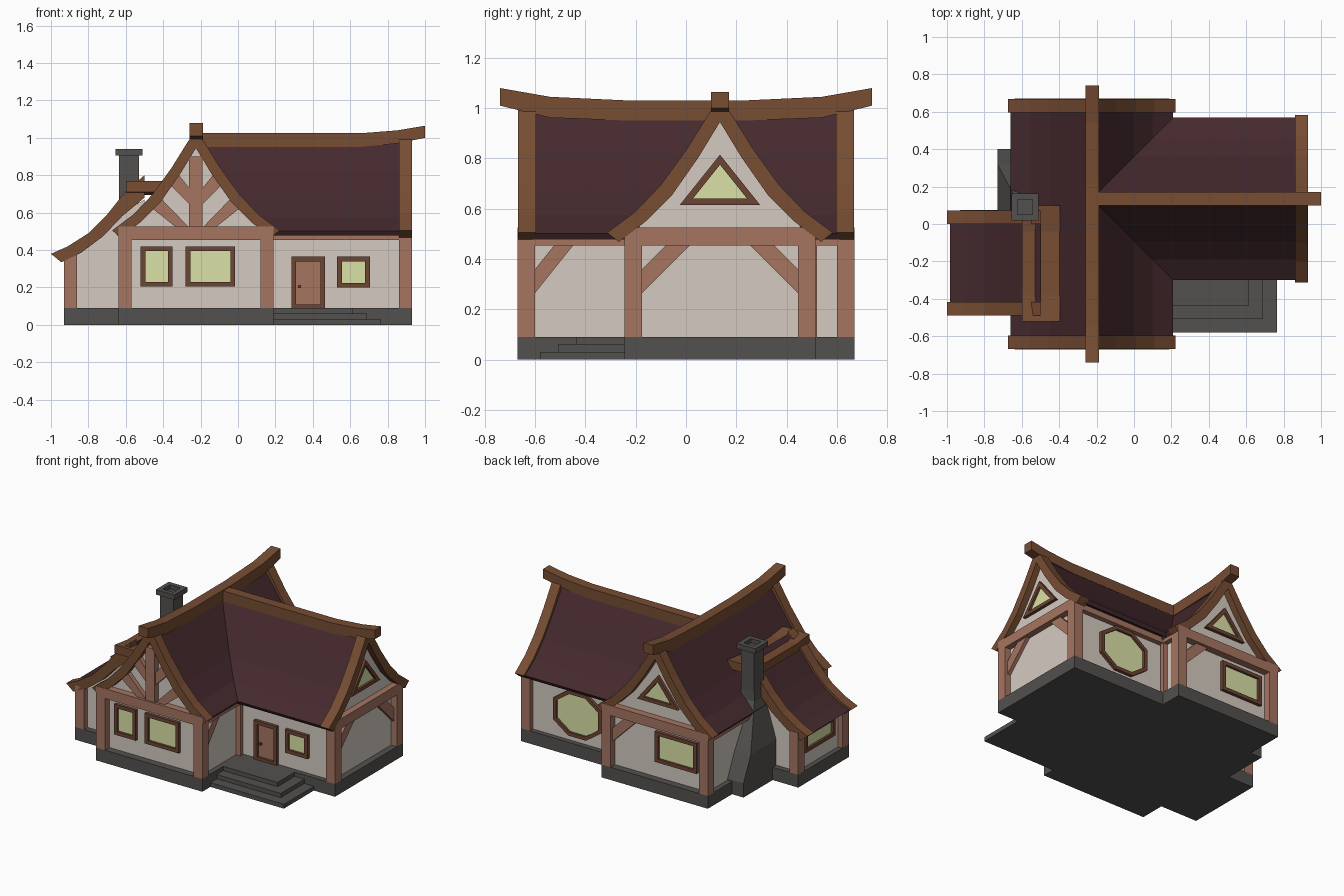
import bpy, bmesh
from mathutils import Vector

if "Cube" in bpy.data.objects:
    bpy.data.objects.remove(bpy.data.objects["Cube"])


def mat(name, r, g, b):
    m = bpy.data.materials.new(name)
    m.diffuse_color = [(c / 255) ** 2.2 for c in (r, g, b)] + [1]
    m.use_nodes = True
    m.node_tree.nodes["Principled BSDF"].inputs["Base Color"].default_value = m.diffuse_color
    return m


PLASTER = mat("plaster", 212, 202, 192)
POST = mat("red_timber", 164, 116, 97)
WOOD = mat("brown_timber", 118, 78, 54)
FRAME = mat("frame_wood", 108, 70, 54)
ROOF = mat("roof", 70, 45, 49)
STONE = mat("stone", 84, 82, 80)
GLASS = mat("glass", 218, 224, 165)

# Placement of a flat profile (u, z) pushed along v
X = lambda u, v, z: (u, v, z)             # profile seen from the front
Y = lambda u, v, z: (v, u, z)             # profile seen from the side
A = lambda u, v, z: (u - .225, v, z)      # main wing, centred on its ridge
B = lambda u, v, z: (v, u + .135, z)      # side wing, centred on its ridge


def finish(name, bm, m):
    bmesh.ops.recalc_face_normals(bm, faces=bm.faces)
    me = bpy.data.meshes.new(name)
    bm.to_mesh(me)
    bm.free()
    me.materials.append(m)
    ob = bpy.data.objects.new(name, me)
    bpy.context.collection.objects.link(ob)


def prism(name, pts, v0, v1, f, m):
    bm = bmesh.new()
    a, b = [[bm.verts.new(f(u, v, z)) for u, z in pts] for v in (v0, v1)]
    bm.faces.new(a)
    bm.faces.new(b)
    for i in range(len(a)):
        bm.faces.new((a[i - 1], a[i], b[i], b[i - 1]))
    finish(name, bm, m)


def box(name, x0, x1, y0, y1, z0, z1, m):
    prism(name, [(x0, z0), (x1, z0), (x1, z1), (x0, z1)], y0, y1, X, m)


def inset(pts, w):
    out = []
    for i, p in enumerate(pts):
        p, q, r = Vector(p), Vector(pts[i - 1]), Vector(pts[(i + 1) % len(pts)])
        d, e = (p - q).normalized(), (r - p).normalized()
        n, k = Vector((-d.y, d.x)), Vector((-e.y, e.x))
        out.append(tuple(p + (n + k) * w / (1 + n.dot(k))))
    return out


def ring(name, outer, inner, v0, v1, f, m):
    bm = bmesh.new()
    loops = [[bm.verts.new(f(u, v, z)) for u, z in pts]
             for pts, v in ((outer, v0), (outer, v1), (inner, v1), (inner, v0))]
    for j in range(4):
        a, b = loops[j - 1], loops[j]
        for i in range(len(a)):
            bm.faces.new((a[i - 1], a[i], b[i], b[i - 1]))
    finish(name, bm, m)


def rect(u0, u1, z0, z1):
    return [(u0, z0), (u1, z0), (u1, z1), (u0, z1)]


def window(name, pts, wall, out, f, pane=GLASS):
    """wall: depth of the wall face, out: +1/-1 outward direction along v"""
    inner = inset(pts, .025)
    ring(name + "_frame", pts, inner, wall - .02 * out, wall + .022 * out, f, FRAME)
    prism(name + "_pane", inner, wall - .02 * out, wall + .006 * out, f, pane)


def sym(half):
    return [(-u, z) for u, z in half[:0:-1]] + half


# Curved gable profiles, right half from ridge to eave
OUT = [(0, 1.03), (.04, .985), (.13, .84), (.235, .695), (.335, .59), (.448, .505)]
INN = [(0, .945), (.085, .805), (.19, .655), (.295, .55), (.402, .468)]
TOP = [(0, 1.0), (.12, .825), (.225, .68), (.325, .575), (.434, .502)]
LOW = [(0, .955), (.09, .81), (.195, .66), (.30, .555), (.42, .478)]
BARGE = sym(OUT) + sym(INN)[::-1]
PANEL = sym(TOP) + sym(LOW)[::-1]


def body(w):
    return [(-w, .05)] + sym([(0, .965), (.09, .82), (.195, .67), (.30, .56), (w, .49)]) + [(w, .05)]


# Stone base and steps
box("base_main", -.64, .19, -.67, .67, 0, .09, STONE)
box("base_side_wing", .19, .93, -.245, .515, 0, .09, STONE)
box("base_lean_to", -.93, -.64, -.49, .075, 0, .09, STONE)
for i in range(3):
    box("step", .19, .765 - .075 * i, -.58 + .072 * i, -.24, 0, .03 + .03 * i, STONE)

# Plaster bodies
prism("walls_main", body(.38), -.62, .62, A, PLASTER)
prism("walls_side_wing", body(.345), -.22, .885, B, PLASTER)
prism("walls_lean_to", [(-.895, .05), (-.5, .05), (-.5, .67), (-.62, .60), (-.72, .495),
                        (-.84, .41), (-.895, .38)], -.45, .035, X, PLASTER)

# Roofs and bargeboards
prism("roof_main", PANEL, -.61, .61, A, ROOF)
prism("roof_side_wing", PANEL, -.225, .88, B, ROOF)
for s in (-1, 1):
    prism("bargeboard_main", BARGE, s * .597, s * .668, A, WOOD)
prism("bargeboard_side_wing", BARGE, .86, .93, B, WOOD)

# Ridge beams with raised ends
ridge = sym([(0, 1.03), (.22, 1.03), (.54, 1.045), (.74, 1.08)]) + \
    sym([(0, .95), (.22, .95), (.54, .962), (.74, 1.01)])[::-1]
prism("ridge_main", ridge, -.259, -.187, Y, WOOD)
prism("ridge_side_wing", [(-.22, 1.025), (.66, 1.025), (.85, 1.04), (1, 1.065), (1, 1.0),
                          (.85, .97), (.66, .952), (-.22, .95)], .1, .17, X, WOOD)

# Lean-to roof
prism("roof_lean_to", [(-.50, .78), (-.61, .68), (-.70, .565), (-.80, .47), (-.90, .405), (-.985, .372),
                       (-.95, .345), (-.85, .39), (-.74, .47), (-.62, .60), (-.5, .70)], -.43, .01, X, ROOF)
for y in (-.49, .0):
    prism("bargeboard_lean_to", [(-.5, .80), (-.60, .715), (-.70, .59), (-.80, .49), (-.91, .42), (-1, .38),
                                 (-.945, .335), (-.84, .385), (-.72, .475), (-.62, .58), (-.5, .68)],
          y, y + .072, X, WOOD)
prism("lean_to_cap", [(-.52, .77), (-.38, .753), (-.04, .753), (.10, .77), (.10, .71), (-.04, .695),
                      (-.38, .695), (-.52, .71)], -.60, -.395, Y, WOOD)

# Corner posts
for x in (-.64, .12):
    for y in (-.67, .60):
        box("post_main", x, x + .07, y, y + .07, .09, .50, POST)
for y in (-.245, .445):
    box("post_side_wing", .86, .93, y, y + .07, .09, .50, POST)
for y in (-.49, .005):
    box("post_lean_to", -.93, -.86, y, y + .07, .09, .385, POST)
for y in (-.245, .49):
    box("post_inner_corner", .15, .19, y, y + .03, .09, .47, POST)

# Horizontal beams
for y in (-.67, .60):
    box("gable_beam_main", -.64, .19, y, y + .07, .455, .525, POST)
box("gable_beam_side_wing", .86, .93, -.245, .515, .455, .525, POST)
for x in (-.64, .12):
    box("eave_beam_main", x, x + .07, -.65, .65, .455, .497, POST)
for y in (-.245, .445):
    box("eave_beam_side_wing", .15, .9, y, y + .07, .455, .497, POST)
box("eave_beam_lean_to", -.93, -.87, -.45, .03, .345, .385, POST)

# Diagonal corner braces
BR = [(0, .265), (0, .36), (.095, .455), (.19, .455)]
for s in (-1, 1):
    prism("brace_side_wing", [(s * (.31 - u), z) for u, z in BR], .87, .91, B, POST)
prism("brace_main_back", [(.345 - u, z) for u, z in BR], .60, .65, A, POST)
prism("brace_main_right", [(-.60 + u * .8, z) for u, z in BR], .13, .175, Y, POST)

# Front gable timbering
prism("gable_king_post", rect(-.036, .036, .52, .90), -.66, -.61, A, POST)
for s in (-1, 1):
    for pts in ([(.04, .525), (.11, .525), (.255, .64), (.20, .69)],
                [(.03, .64), (.03, .725), (.09, .80), (.135, .745)]):
        prism("gable_diagonal", [(s * u, z) for u, z in pts], -.652, -.61, A, POST)

# Windows and door
window("front_window_small", rect(-.52, -.35, .205, .42), -.62, -1, X)
window("front_window_large", rect(-.28, -.015, .205, .42), -.62, -1, X)
window("side_wing_window", rect(.53, .705, .20, .365), -.21, -1, X)
window("door", rect(.285, .465, .085, .365), -.21, -1, X, POST)
box("door_knob", .322, .337, -.232, -.21, .198, .213, FRAME)
window("back_window", rect(-.53, -.205, .205, .42), .62, 1, X)
window("lean_to_window", rect(-.36, -.03, .2, .335), -.895, -1, Y)
window("octagon_window", [(.43, .13), (.57, .13), (.69, .215), (.69, .365), (.57, .45), (.43, .45),
                          (.31, .365), (.31, .215)], .48, 1, X)
TRI = [(-.16, .615), (.16, .615), (0, .815)]
window("attic_window_side_wing", TRI, .885, 1, B)
window("attic_window_back", TRI, .62, 1, A)

# Chimney: broad foot tapering to a shaft
bm = bmesh.new()
rows = []
for x, x1, h, z in ((-.73, -.5, .31, 0), (-.73, -.5, .31, .1), (-.73, -.5, .23, .27), (-.64, -.53, .06, .56),
                    (-.635, -.53, .055, .62), (-.635, -.53, .055, .91)):
    rows.append([bm.verts.new(c) for c in ((x, .09 - h, z), (x1, .09 - h, z), (x1, .09 + h, z), (x, .09 + h, z))])
for a, b in zip(rows, rows[1:]):
    for i in range(4):
        bm.faces.new((a[i - 1], a[i], b[i], b[i - 1]))
bm.faces.new(rows[0])
bm.faces.new(rows[-1])
finish("chimney", bm, STONE)
cap = rect(-.655, -.51, .018, .162)
ring("chimney_cap", cap, inset(cap, .032), .905, .94, lambda u, v, z: (u, z, v), STONE)
